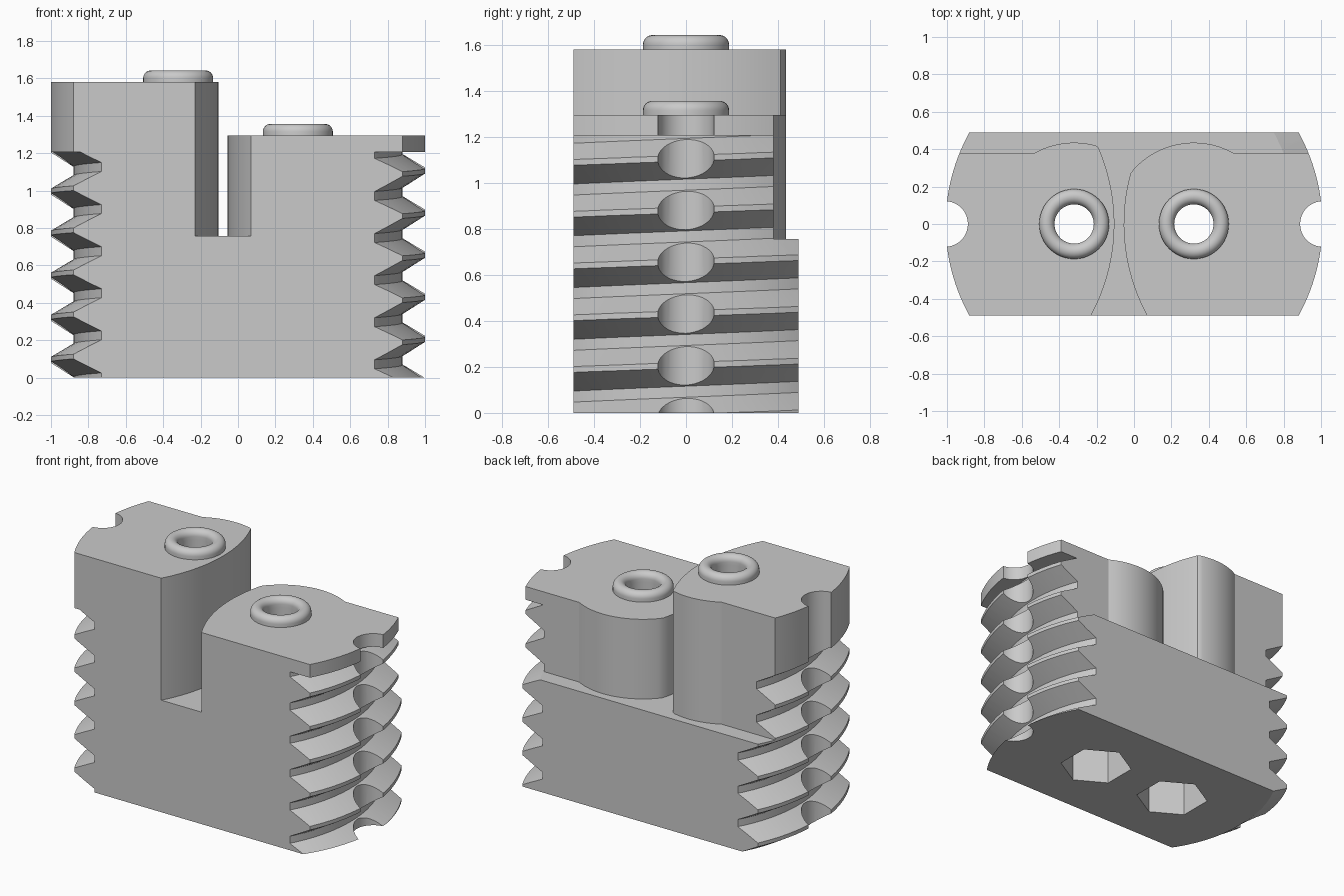
import bpy, bmesh
from math import sin, cos, pi, sqrt, atan2

if "Cube" in bpy.data.objects:
    bpy.data.objects.remove(bpy.data.objects["Cube"])

steel = bpy.data.materials.new("grey steel")
steel.use_nodes = True
GREY = (0.59, 0.59, 0.59, 1)
steel.diffuse_color = GREY
steel.node_tree.nodes["Principled BSDF"].inputs["Base Color"].default_value = GREY

R_OUT, HALF_Y = 1.007, 0.49
LEDGE, SHOULDER, HIGH, LOW = 0.756, 1.205, 1.58, 1.294
PITCH, HOLE_X, HOLE_R = 0.225, 0.32, 0.105


def finish(name, bm):
    bmesh.ops.recalc_face_normals(bm, faces=bm.faces[:])
    mesh = bpy.data.meshes.new(name)
    bm.to_mesh(mesh)
    bm.free()
    mesh.materials.append(steel)
    ob = bpy.data.objects.new(name, mesh)
    bpy.context.collection.objects.link(ob)
    return ob


def prism(name, pts, z0, z1):
    bm = bmesh.new()
    low = [bm.verts.new((x, y, z0)) for x, y in pts]
    top = [bm.verts.new((x, y, z1)) for x, y in pts]
    bm.faces.new(low)
    bm.faces.new(top)
    for i in range(len(pts)):
        j = (i + 1) % len(pts)
        bm.faces.new((low[i], low[j], top[j], top[i]))
    return finish(name, bm)


def arc(cx, cy, r, a0, a1, n):
    return [(cx + r * cos(a0 + (a1 - a0) * i / n), cy + r * sin(a0 + (a1 - a0) * i / n))
            for i in range(n + 1)]


def circle(cx, r, n, turn=0):
    return arc(cx, 0, r, turn, turn + 2 * pi, n)[:-1]


def rect(w, d):
    return [(-w, -d), (w, -d), (w, d), (-w, d)]


def select_only(ob):
    bpy.ops.object.select_all(action='DESELECT')
    ob.select_set(True)
    bpy.context.view_layer.objects.active = ob


def cut(ob, cutter):
    """Subtract the cutter and discard it."""
    mod = ob.modifiers.new("cut", 'BOOLEAN')
    mod.operation, mod.solver, mod.object = 'DIFFERENCE', 'EXACT', cutter
    select_only(ob)
    bpy.ops.object.modifier_apply(modifier=mod.name)
    bpy.data.objects.remove(cutter)


def threaded_rod():
    """Single-start right-hand thread, longer than the body."""
    profile = [(0.88, -0.048), (0.88, 0), (1.02, 0.086), (1.02, 0.096)]
    n, turns, start = 80, 10, 0.116 - 4 * PITCH
    bm = bmesh.new()
    steps = []
    for s in range(n * turns + 1):
        a = 2 * pi * s / n
        steps.append([bm.verts.new((r * cos(a), r * sin(a), start + PITCH * s / n + z))
                      for r, z in profile])
    for s in range(n * turns):
        for k in range(3):
            bm.faces.new((steps[s][k], steps[s + 1][k], steps[s + 1][k + 1], steps[s][k + 1]))
        if s + n + 1 < len(steps):
            bm.faces.new((steps[s][3], steps[s + 1][3], steps[s + n + 1][0], steps[s + n][0]))
    rim = [e for e in bm.edges if e.is_boundary]
    ends = [bm.verts.new((0, 0, start - 0.1)), bm.verts.new((0, 0, start + PITCH * turns + 0.1))]
    for e in rim:
        bm.faces.new((e.verts[0], e.verts[1], ends[e.verts[0].co.z > 0.3]))
    return finish("rod", bm)


def jaw_outline(side, gap_edge, y_join):
    """Bowed inner wall, round boss at the back, then a straight back wall."""
    bow = 1.02
    wall = [(gap_edge + bow - sqrt(bow * bow - y * y), y)
            for y in [-0.7 + (y_join + 0.7) * i / 24 for i in range(25)]]
    a0 = atan2(y_join, wall[-1][0] - HOLE_X)
    boss = arc(HOLE_X, 0, 0.435, a0, atan2(0.38, 0.212), 20)[1:]
    pts = [(1.4, -0.7)] + wall + boss + [(1.4, 0.38)]
    return [(side * x, y) for x, y in pts]


# Body blank: round plate with flat front and back
edge = atan2(HALF_Y, sqrt(R_OUT ** 2 - HALF_Y ** 2))
outline = arc(0, 0, R_OUT, -edge, edge, 28) + arc(0, 0, R_OUT, pi - edge, pi + edge, 28)
body = prism("threaded_jaw_body", outline, 0, HIGH)

# Side channels, through holes and hexagonal pockets
for side in (-1, 1):
    cut(body, prism("channel", circle(side * 1.01, 0.122, 40), -0.2, 2))
    cut(body, prism("hole", circle(side * HOLE_X, HOLE_R, 48), -0.2, 2))
    cut(body, prism("pocket", circle(side * HOLE_X, 0.23, 6, pi / 2), -0.2, 0.4))

# Space around the two jaws above the ledge
air = prism("air", rect(1.3, 0.6), LEDGE, 2)
cut(air, prism("high_jaw", jaw_outline(-1, 0.105, 0.41), 0.5, 2.5))
cut(air, prism("low_jaw", jaw_outline(1, -0.055, 0.27), 0.5, LOW))
cut(body, air)

# Thread grooves below the shoulder
groove = prism("groove", rect(1.3, 0.8), -0.5, SHOULDER)
cut(groove, threaded_rod())
cut(body, groove)


def collar(name, x, z):
    """Rounded ring around a hole."""
    half = 0.041
    mid = HOLE_R + half
    section = [(mid + half, 0)] + arc(mid, 0.021, half, 0, pi, 14) + [(HOLE_R, 0)]
    n = 48
    bm = bmesh.new()
    rings = [[bm.verts.new((x + r * cos(2 * pi * i / n), r * sin(2 * pi * i / n), z + h))
              for r, h in section] for i in range(n)]
    for i in range(n):
        a, b = rings[i], rings[(i + 1) % n]
        for k in range(len(section)):
            m = (k + 1) % len(section)
            bm.faces.new((a[k], b[k], b[m], a[m]))
    return finish(name, bm)


parts = [body, collar("high_jaw_collar", -HOLE_X, HIGH), collar("low_jaw_collar", HOLE_X, LOW)]
for ob in parts:
    select_only(ob)
    bpy.ops.object.shade_smooth_by_angle(angle=pi / 7)
